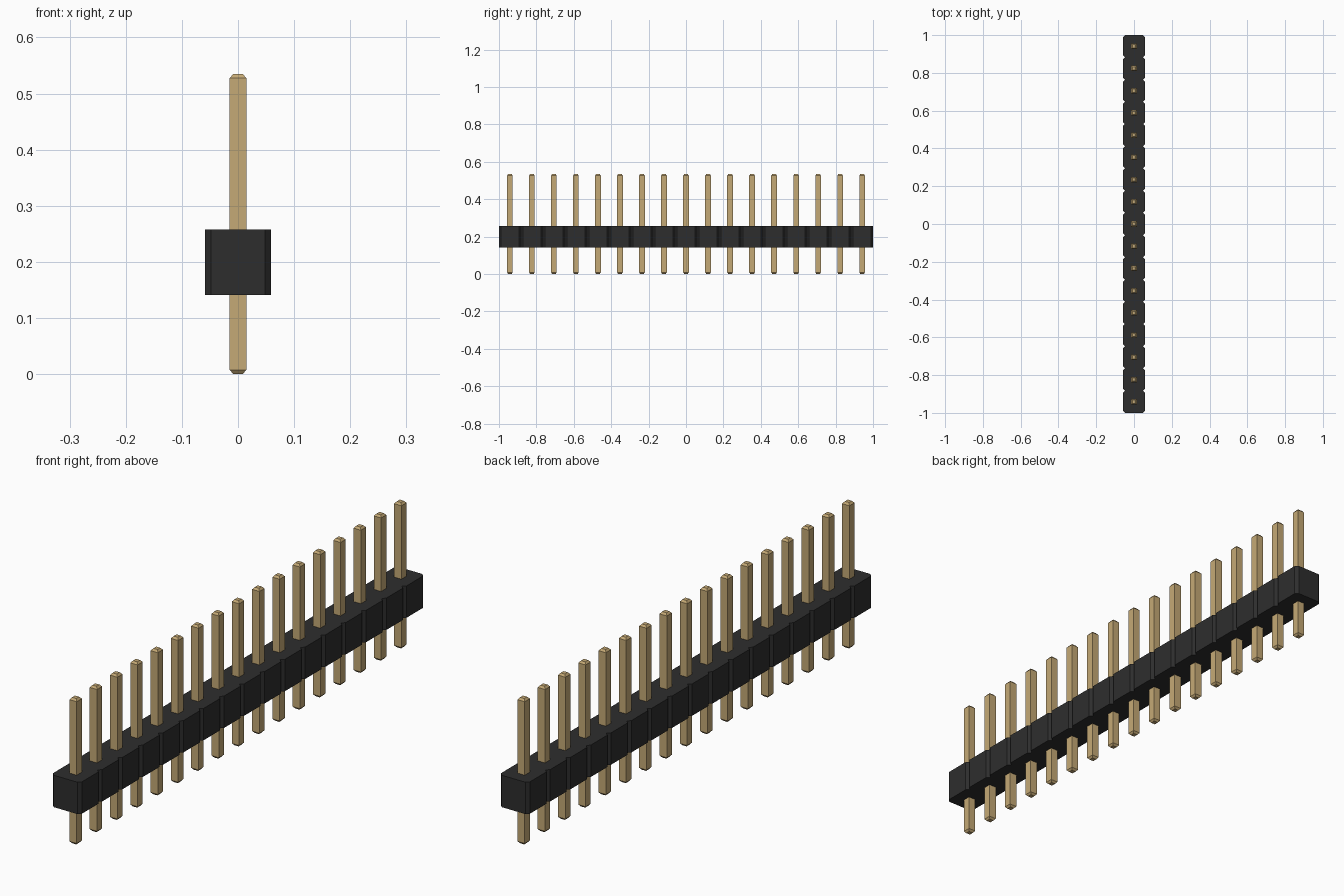
import bpy, bmesh

if "Cube" in bpy.data.objects:
    bpy.data.objects.remove(bpy.data.objects["Cube"], do_unlink=True)

COUNT = 17
PITCH = 2 / COUNT
HALF = PITCH / 2
CHAMFER = 0.011
BODY_BOTTOM, BODY_TOP = 0.141, 0.258
PIN_HALF, TIP_HALF = 0.0148, 0.0085
PIN_TOP, TIP_LENGTH = 0.535, 0.0075


def make_material(name, rgb):
    mat = bpy.data.materials.new(name)
    mat.use_nodes = True
    mat.diffuse_color = (*rgb, 1)
    bsdf = mat.node_tree.nodes["Principled BSDF"]
    bsdf.inputs["Base Color"].default_value = (*rgb, 1)
    return mat


def make_object(name, bm, mat):
    bmesh.ops.recalc_face_normals(bm, faces=bm.faces)
    mesh = bpy.data.meshes.new(name)
    bm.to_mesh(mesh)
    bm.free()
    mesh.materials.append(mat)
    obj = bpy.data.objects.new(name, mesh)
    bpy.context.collection.objects.link(obj)
    return obj


black = make_material("black plastic", (0.027, 0.027, 0.027))
gold = make_material("gold metal", (0.56, 0.40, 0.18))

# Housing: notched outline, one chamfered cell per pin, extruded upward
right_edge = []
for i in range(COUNT):
    low = -1 + i * PITCH
    high = low + PITCH
    right_edge += [(HALF - CHAMFER, low), (HALF, low + CHAMFER), (HALF, high - CHAMFER)]
right_edge.append((HALF - CHAMFER, 1))
outline = right_edge + [(-x, y) for x, y in reversed(right_edge)]

bm = bmesh.new()
base = bm.faces.new([bm.verts.new((x, y, BODY_BOTTOM)) for x, y in outline])
top = bmesh.ops.extrude_face_region(bm, geom=[base], use_keep_orig=True)
bmesh.ops.translate(bm, vec=(0, 0, BODY_TOP - BODY_BOTTOM),
                    verts=[g for g in top["geom"] if isinstance(g, bmesh.types.BMVert)])
make_object("housing", bm, black)

# Pin: square bar with tapered tips, running through the housing
bm = bmesh.new()
levels = [(TIP_HALF, 0), (PIN_HALF, TIP_LENGTH),
          (PIN_HALF, PIN_TOP - TIP_LENGTH), (TIP_HALF, PIN_TOP)]
rings = [[bm.verts.new((sx * r, sy * r, z))
          for sx, sy in ((-1, -1), (1, -1), (1, 1), (-1, 1))] for r, z in levels]
bm.faces.new(rings[0])
bm.faces.new(rings[-1])
for lower, upper in zip(rings, rings[1:]):
    for k in range(4):
        n = (k + 1) % 4
        bm.faces.new((lower[k], lower[n], upper[n], upper[k]))
pin = make_object("pin_1", bm, gold)
pin.location.y = -1 + HALF

# Row of identical pins
for i in range(1, COUNT):
    copy = bpy.data.objects.new(f"pin_{i + 1}", pin.data)
    copy.location.y = -1 + HALF + i * PITCH
    bpy.context.collection.objects.link(copy)
